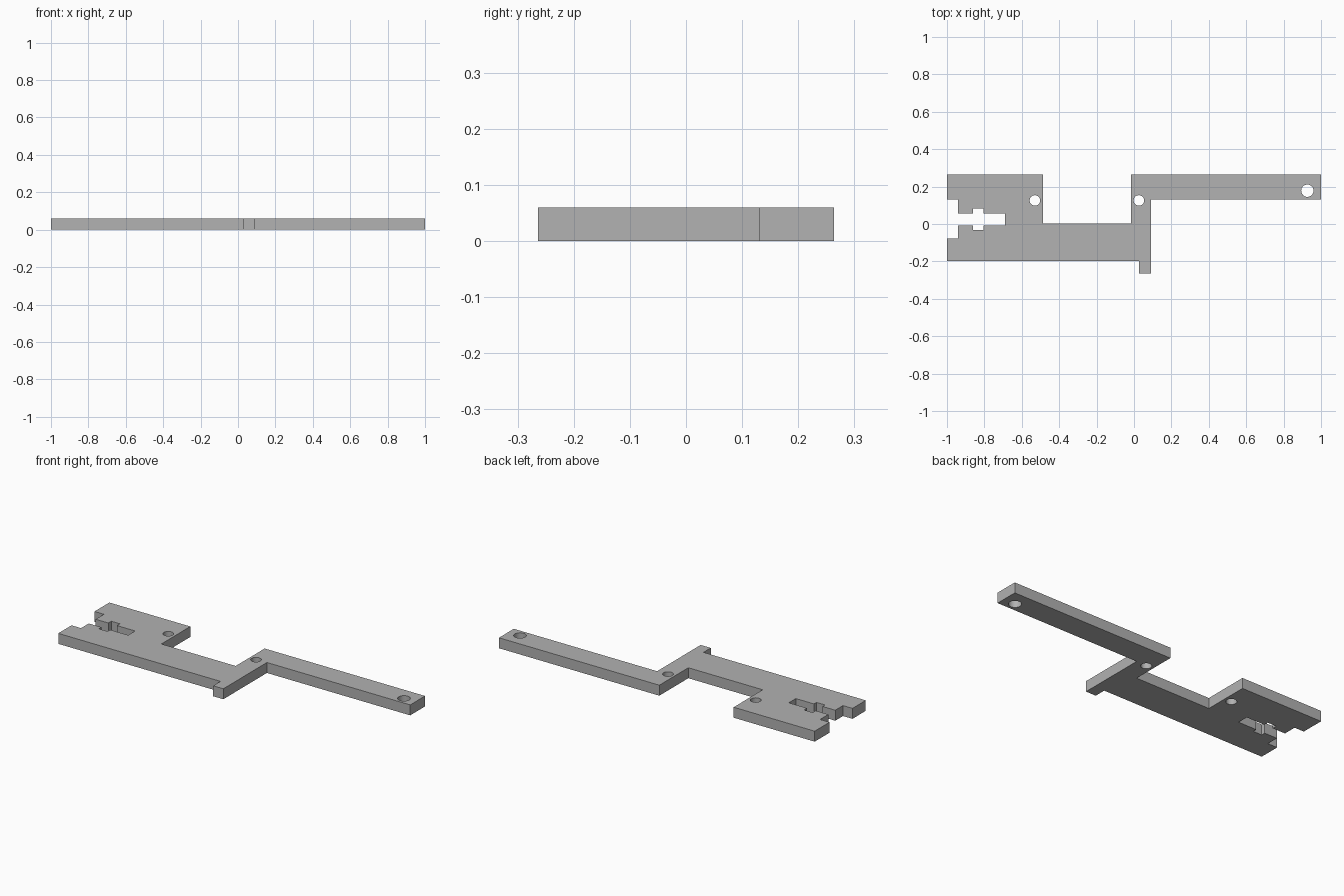
import bpy
import bmesh
from math import cos, sin, tau

cube = bpy.data.objects.get("Cube")
if cube:
    bpy.data.objects.remove(cube, do_unlink=True)

THICKNESS = 0.06

grey = bpy.data.materials.new("plain grey")
grey.use_nodes = True
colour = (0.445, 0.445, 0.445, 1)
grey.diffuse_color = colour
grey.node_tree.nodes["Principled BSDF"].inputs["Base Color"].default_value = colour


def circle(x, y, radius, sides=32):
    return [(x + radius * cos(tau * i / sides), y + radius * sin(tau * i / sides))
            for i in range(sides)]


def add_loop(curve, points):
    spline = curve.splines.new("POLY")
    spline.points.add(len(points) - 1)
    for point, (x, y) in zip(spline.points, points):
        point.co = (x, y, 0, 1)
    spline.use_cyclic_u = True


# Outline: body, foot, long arm, central gap and raised block
outline = [
    (-1, -0.198), (0.028, -0.198), (0.028, -0.264), (0.092, -0.264),
    (0.092, 0.13), (1, 0.13), (1, 0.264), (-0.016, 0.264),
    (-0.016, 0.002), (-0.487, 0.002), (-0.487, 0.264), (-1, 0.264),
]
# Stepped mouth and cross-shaped slot in the left end
slot = [
    (-1, 0.13), (-0.94, 0.13), (-0.94, 0.055), (-0.86, 0.055),
    (-0.86, 0.082), (-0.805, 0.082), (-0.805, 0.055), (-0.69, 0.055),
    (-0.69, -0.008), (-0.805, -0.008), (-0.805, -0.031), (-0.86, -0.031),
    (-0.86, -0.008), (-0.94, -0.008), (-0.94, -0.078), (-1, -0.078),
]
# Screw holes: two beside the gap, a larger one at the arm tip
holes = [(-0.53, 0.126, 0.028), (0.026, 0.126, 0.028), (0.927, 0.178, 0.033)]

profile = bpy.data.curves.new("plate profile", "CURVE")
profile.dimensions = "2D"
profile.fill_mode = "BOTH"
profile.extrude = THICKNESS / 2
add_loop(profile, outline + slot)
for hole in holes:
    add_loop(profile, circle(*hole))

# Turn the profile into one welded solid standing on the ground
plate = bpy.data.objects.new("bracket_plate", profile)
bpy.context.collection.objects.link(plate)
bpy.ops.object.select_all(action="DESELECT")
plate.select_set(True)
bpy.context.view_layer.objects.active = plate
bpy.ops.object.convert(target="MESH")
plate = bpy.context.object
plate.name = "bracket_plate"

bm = bmesh.new()
bm.from_mesh(plate.data)
bmesh.ops.remove_doubles(bm, verts=bm.verts, dist=0.0005)
bmesh.ops.translate(bm, verts=bm.verts, vec=(0, 0, THICKNESS / 2))
bmesh.ops.recalc_face_normals(bm, faces=bm.faces)
bm.to_mesh(plate.data)
bm.free()

plate.data.materials.clear()
plate.data.materials.append(grey)
bpy.ops.object.shade_smooth_by_angle()
